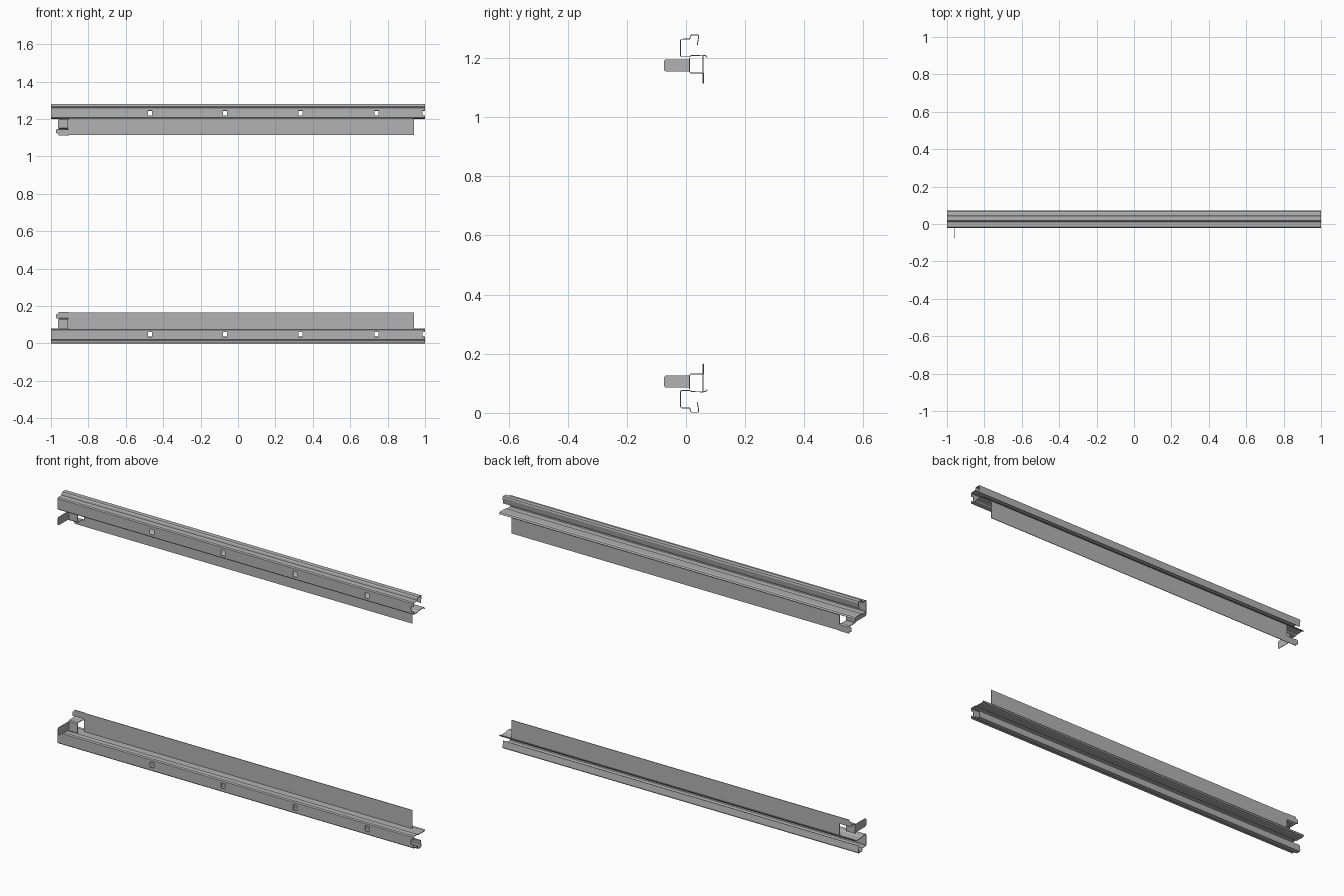
import bpy, bmesh, math

if "Cube" in bpy.data.objects:
    bpy.data.objects.remove(bpy.data.objects["Cube"])

HEIGHT = 1.28      # overall height; the upper set is the lower set turned over
SHEET = 0.003      # sheet metal thickness

steel = bpy.data.materials.new("grey steel")
steel.diffuse_color = (0.45, 0.45, 0.45, 1)
steel.use_nodes = True
steel.node_tree.nodes["Principled BSDF"].inputs["Base Color"].default_value = steel.diffuse_color


def finish(name, bm, flip):
    """Turn over if needed, thicken the sheet and link the object."""
    if flip:
        for v in bm.verts:
            v.co.z = HEIGHT - v.co.z
    bmesh.ops.recalc_face_normals(bm, faces=bm.faces)
    me = bpy.data.meshes.new(name)
    bm.to_mesh(me)
    bm.free()
    me.materials.append(steel)
    ob = bpy.data.objects.new(name, me)
    bpy.context.collection.objects.link(ob)
    mod = ob.modifiers.new("thickness", 'SOLIDIFY')
    mod.thickness = SHEET
    mod.offset = 0
    mod.use_even_offset = True
    return ob


def folded_sheet(name, profile, xs, flip, skip=lambda x, y, z: False):
    """Sweep a (y, z) profile through the x stations, leaving out skipped cells."""
    bm = bmesh.new()
    grid = [[bm.verts.new((x, y, z)) for y, z in profile] for x in xs]
    for a, b in zip(grid, grid[1:]):
        for j in range(len(profile) - 1):
            quad = [a[j], b[j], b[j + 1], a[j + 1]]
            mid = [sum(v.co[k] for v in quad) / 4 for k in range(3)]
            if not skip(*mid):
                bm.faces.new(quad)
    return finish(name, bm, flip)


def flat_sheet(name, points, flip):
    """A single flat outline."""
    bm = bmesh.new()
    bm.faces.new([bm.verts.new(p) for p in points])
    return finish(name, bm, flip)


# Rail section: rolled lip, stepped base, web with hole band, wide flange
RAIL = [(0.038, 0.037), (0.043, 0.008), (0.041, 0.002), (0.019, 0.002),
        (0.015, 0.006), (0.013, 0.016), (-0.015, 0.017), (-0.019, 0.021),
        (-0.019, 0.035), (-0.019, 0.061), (-0.019, 0.072), (-0.015, 0.076),
        (0.012, 0.076), (0.018, 0.072), (0.058, 0.071), (0.067, 0.073),
        (0.072, 0.079)]
HOLES = [-0.47, -0.07, 0.335, 0.74]
stations = [-1.0] + [h + s * 0.011 for h in HOLES for s in (-1, 1)] + [0.987, 1.0]


def hole_cell(x, y, z):
    in_band = y < -0.018 and 0.035 < z < 0.061
    return in_band and (x > 0.987 or any(abs(x - h) < 0.011 for h in HOLES))


for flip, level in ((False, "lower"), (True, "upper")):
    folded_sheet(level + "_rail", RAIL, stations, flip, hole_cell)

    # Long upright plate standing on the flange
    folded_sheet(level + "_back_plate", [(0.058, 0.072), (0.058, 0.166)],
                 [-0.905, 0.94], flip)

    # Stepped end bracket: wall, shelf, upright
    folded_sheet(level + "_bracket_step",
                 [(0.012, 0.08), (0.012, 0.127), (0.016, 0.131), (0.054, 0.131)],
                 [-0.96, -0.91], flip)
    folded_sheet(level + "_bracket_upright",
                 [(0.054, 0.131), (0.060, 0.135), (0.060, 0.167)],
                 [-0.96, -0.903], flip)
    flat_sheet(level + "_bracket_ear",
               [(-0.955, 0.06, 0.131), (-0.972, 0.06, 0.135),
                (-0.972, 0.06, 0.155), (-0.955, 0.06, 0.16)], flip)

    # Forward tab with rounded free corners
    r, y0, y1, z0, z1 = 0.007, -0.074, 0.012, 0.085, 0.126
    outline = [(-0.96, y1, z0), (-0.96, y1, z1)]
    for cz, start in ((z1 - r, 90), (z0 + r, 180)):
        for k in range(4):
            t = math.radians(start + 30 * k)
            outline.append((-0.96, y0 + r + r * math.cos(t), cz + r * math.sin(t)))
    flat_sheet(level + "_end_tab", outline, flip)
